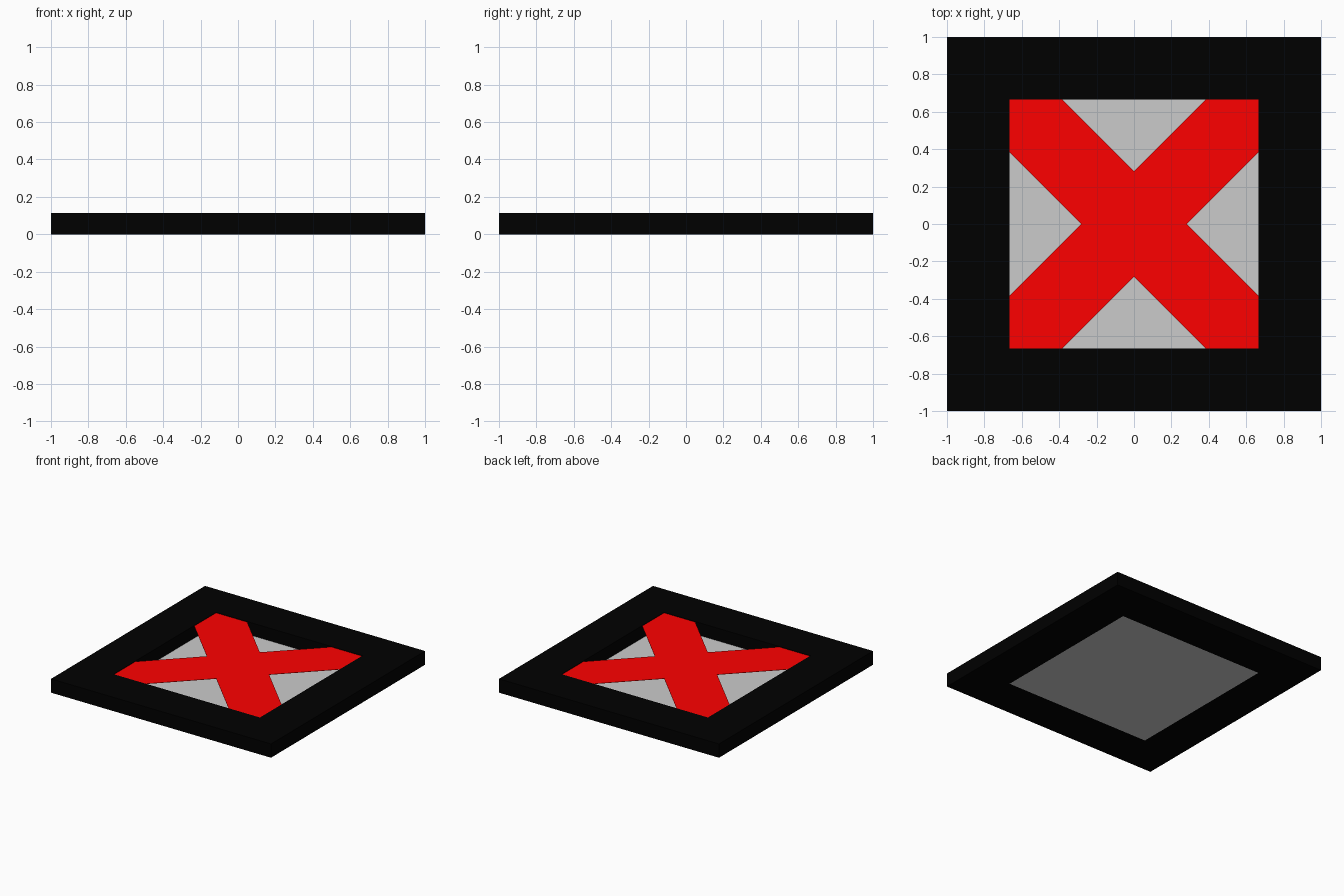
import bpy, bmesh

if "Cube" in bpy.data.objects:
    bpy.data.objects.remove(bpy.data.objects["Cube"])

H, R, W = 0.113, 0.665, 0.382   # frame height, inner half-width, cross arm cut
PANEL_TOP, CROSS_TOP, CROSS_T = 0.01, 0.109, 0.002


def material(name, rgb):
    m = bpy.data.materials.new(name)
    m.diffuse_color = (*rgb, 1)
    m.use_nodes = True
    m.node_tree.nodes["Principled BSDF"].inputs["Base Color"].default_value = m.diffuse_color
    return m


def add_object(name, bm, mat=None):
    bmesh.ops.recalc_face_normals(bm, faces=bm.faces)
    me = bpy.data.meshes.new(name)
    bm.to_mesh(me)
    bm.free()
    if mat:
        me.materials.append(mat)
    ob = bpy.data.objects.new(name, me)
    bpy.context.collection.objects.link(ob)


def prism(name, outline, z0, z1, mat=None):
    bm = bmesh.new()
    face = bm.faces.new([bm.verts.new((x, y, z0)) for x, y in outline])
    ext = bmesh.ops.extrude_face_region(bm, geom=[face], use_keep_orig=True)
    for v in ext["geom"]:
        if isinstance(v, bmesh.types.BMVert):
            v.co.z = z1
    add_object(name, bm, mat)


def square(r):
    return [(-r, -r), (r, -r), (r, r), (-r, r)]


black = material("black", (0, 0, 0))
red = material("red", (1, 0, 0))

# Square frame: rectangular section swept round four corners
bm = bmesh.new()
rings = [[bm.verts.new((x, y, z)) for x, y in square(r)]
         for r, z in ((1, 0), (1, H), (R, H), (R, 0))]
for i in range(4):
    a, b = rings[i], rings[(i + 1) % 4]
    for j in range(4):
        k = (j + 1) % 4
        bm.faces.new((a[j], a[k], b[k], b[j]))
add_object("frame", bm, black)

# Grey backing panel, flush with the underside
prism("back_panel", square(R), 0, PANEL_TOP)

# Diagonal cross: one arm outline turned through four quarters
outline = []
arm = [(R, W), (R, R), (W, R), (0, R - W)]
for _ in range(4):
    outline += arm
    arm = [(-y, x) for x, y in arm]
prism("cross", outline, CROSS_TOP - CROSS_T, CROSS_TOP, red)
